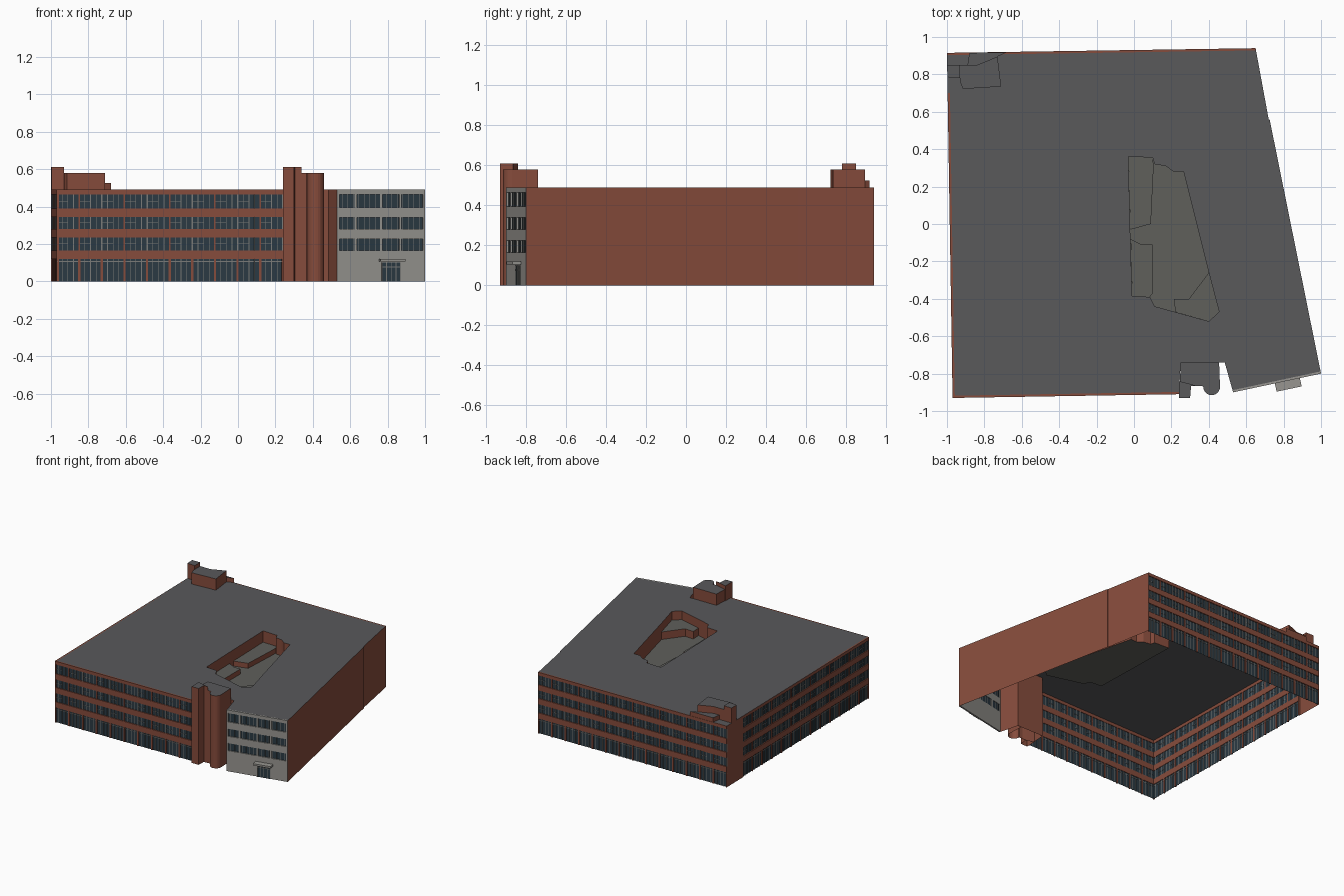
import bpy, bmesh, math
from mathutils import Vector

if "Cube" in bpy.data.objects:
    bpy.data.objects.remove(bpy.data.objects["Cube"])

H = 0.49


def material(name, rgb):
    m = bpy.data.materials.new(name)
    m.diffuse_color = (*rgb, 1)
    m.use_nodes = True
    m.node_tree.nodes["Principled BSDF"].inputs["Base Color"].default_value = m.diffuse_color
    return m


BRICK = material("brick", (0.24, 0.072, 0.045))
ROOF = material("roof_grey", (0.1, 0.1, 0.105))
COURT = material("court_grey", (0.115, 0.115, 0.105))
GLASS = material("glass", (0.024, 0.042, 0.057))
FRAME = material("frame", (0.2, 0.2, 0.19))
STONE = material("pale_stone", (0.31, 0.3, 0.28))


def finish(name, bm, *mats):
    me = bpy.data.meshes.new(name)
    bm.to_mesh(me)
    bm.free()
    ob = bpy.data.objects.new(name, me)
    bpy.context.collection.objects.link(ob)
    for m in mats:
        me.materials.append(m)
    return ob


def shell(name, pts, z0, z1, cap_z=None, cap_mat=ROOF, closed=True):
    """Open-bottomed brick sides along pts, with an optional flat cap."""
    bm = bmesh.new()
    lo = [bm.verts.new((x, y, z0)) for x, y in pts]
    hi = [bm.verts.new((x, y, z1)) for x, y in pts]
    n = len(pts)
    for i in range(n if closed else n - 1):
        j = (i + 1) % n
        bm.faces.new((lo[i], lo[j], hi[j], hi[i]))
    if cap_z is not None:
        f = bm.faces.new(hi if cap_z == z1 else lo)
        f.normal_update()
        if f.normal.z < 0:
            f.normal_flip()
        f.material_index = 1
    return finish(name, bm, BRICK, cap_mat)


class Wall:
    """Local frame on a facade: u along it, d outwards, z up."""

    def __init__(self, p0, p1):
        self.o = Vector((*p0, 0))
        v = Vector((*p1, 0)) - self.o
        self.len = v.length
        self.u = v.normalized()
        self.n = Vector((self.u.y, -self.u.x, 0))

    def boxes(self, name, mat, items):
        bm = bmesh.new()
        for u0, u1, d0, d1, z0, z1 in items:
            def v(u, d, z):
                return bm.verts.new(self.o + self.u * u + self.n * d + Vector((0, 0, z)))
            b = [v(u, d, z) for z in (z0, z1) for u, d in ((u0, d1), (u1, d1), (u1, d0), (u0, d0))]
            for q in ((0, 1, 5, 4), (1, 2, 6, 5), (2, 3, 7, 6), (3, 0, 4, 7), (4, 5, 6, 7), (3, 2, 1, 0)):
                bm.faces.new([b[k] for k in q])
        return finish(name, bm, mat)

    def glass(self, name, z0, z1):
        bm = bmesh.new()
        bm.faces.new([bm.verts.new(self.o + self.u * u - self.n * 0.008 + Vector((0, 0, z)))
                      for u, z in ((0, z0), (self.len, z0), (self.len, z1), (0, z1))])
        return finish(name, bm, GLASS)


def solid_bands(length, rows):
    edges = [0] + [z for r in rows for z in r] + [H]
    return [(0, length, -0.012, 0, a, b) for a, b in zip(edges[::2], edges[1::2]) if b > a]


ROWS = [(0, 0.12), (0.165, 0.235), (0.28, 0.345), (0.39, 0.465)]


def brick_facade(name, p0, p1, bays):
    w = Wall(p0, p1)
    step = w.len / bays
    walls, frames = solid_bands(w.len, ROWS), []
    for a, b in ROWS:
        ground = a == 0
        for i in range(bays + 1):
            c, hw = i * step, 0.006 if ground else 0.004
            pier = (max(0, c - hw), min(w.len, c + hw), -0.012, -0.001, a, b)
            (walls if ground or i % 2 else frames).append(pier)
        for i in range(bays):
            for k in (0.25, 0.5, 0.75):
                c = (i + k) * step
                frames.append((c - 0.0018, c + 0.0018, -0.010, -0.004, a, b))
            if not ground:
                t = (a + b) / 2
                frames.append((i * step, (i + 0.5) * step, -0.010, -0.005, t - 0.001, t + 0.001))
        if ground:
            frames.append((0, w.len, -0.010, -0.005, 0.104, 0.108))
    w.boxes(name + "_brickwork", BRICK, walls)
    w.boxes(name + "_window_frames", FRAME, frames)
    w.glass(name + "_glass", 0, 0.47)


# Window facades
FL, BL, BR, ER = (-0.97, -0.93), (-1.0, 0.915), (0.65, 0.94), (1.0, -0.80)
LS = (-0.996, 0.70)
brick_facade("front_facade", FL, (0.24, -0.91), 10)
brick_facade("left_facade", LS, FL, 13)
brick_facade("back_facade", BR, BL, 14)

# Plain brick walls
shell("back_left_corner_wall", [BL, LS], 0, H, closed=False)
shell("right_wall", [ER, (0.725, 0.56), (0.72, 0.56), BR], 0, H, closed=False)
shell("recess_wall", [(0.455, -0.74), (0.485, -0.74), (0.53, -0.90)], 0, H, closed=False)

# Pale entrance facade
w = Wall((0.53, -0.90), ER)
rows = [(0.165, 0.225), (0.28, 0.34), (0.395, 0.465)]
stone, bars = solid_bands(w.len, [(0, 0)] + rows), []
for a, b in rows:
    for f in (0.0, 0.2, 0.49, 0.71, 0.975):
        stone.append((f * w.len, f * w.len + 0.012, -0.012, 0, a, b))
    for i in range(1, 16):
        c = i * w.len / 16
        bars.append((c - 0.0015, c + 0.0015, -0.010, -0.004, a, b))
w.boxes("entrance_stonework", STONE, stone)
w.boxes("entrance_window_frames", FRAME, bars)
w.glass("entrance_glass", 0.16, 0.47)
w.boxes("entrance_doors", GLASS, [(0.245, 0.345, 0, 0.003, 0, 0.1)])
w.boxes("entrance_door_frame", FRAME,
        [(u, u + 0.004, 0, 0.006, 0, 0.1) for u in (0.243, 0.267, 0.293, 0.319, 0.343)]
        + [(0.243, 0.347, 0, 0.006, 0.075, 0.079)])
w.boxes("entrance_canopy", STONE, [(0.228, 0.365, 0, 0.045, 0.105, 0.12)])

# Courtyard sunk into the roof, with two raised strips and a corner patch
court = [(-0.03, 0.36), (0.10, 0.355), (0.11, 0.32), (0.17, 0.31), (0.21, 0.28), (0.265, 0.28),
         (0.40, -0.26), (0.455, -0.47), (0.40, -0.52), (0.11, -0.44), (0.085, -0.39),
         (-0.01, -0.385), (-0.02, -0.05)]
shell("courtyard", court, 0.36, H, 0.36, COURT)
shell("court_strip_back", [(-0.02, -0.03), (0.09, 0), (0.105, 0.31), (0.10, 0.355), (-0.03, 0.36)],
      0.36, 0.40, 0.40, COURT)
shell("court_strip_front", [(-0.01, -0.385), (0.085, -0.39), (0.10, -0.37), (0.10, -0.11),
                            (0.04, -0.11), (-0.018, -0.08)], 0.36, 0.40, 0.40, COURT)
shell("court_corner_patch", [(0.22, -0.47), (0.40, -0.52), (0.455, -0.47), (0.40, -0.26),
                             (0.29, -0.405), (0.215, -0.40)], 0.36, 0.42, 0.42, COURT)

# Roof sheet with the courtyard opening
outline = [FL, (0.24, -0.91), (0.25, -0.74), (0.485, -0.74), (0.53, -0.90), ER,
           (0.725, 0.56), (0.72, 0.56), BR, BL]
bm = bmesh.new()
edges = []
for loop in (outline, court):
    vs = [bm.verts.new((x, y, H)) for x, y in loop]
    edges += [bm.edges.new((vs[i - 1], vs[i])) for i in range(len(vs))]
bmesh.ops.triangle_fill(bm, use_beauty=True, edges=edges, normal=(0, 0, 1))
for f in bm.faces:
    f.normal_update()
    if f.normal.z < 0:
        f.normal_flip()
finish("roof", bm, ROOF)

# Front stair tower with rounded corner
arc = [(0.415 + 0.045 * math.cos(math.radians(a)), -0.87 + 0.045 * math.sin(math.radians(a)))
       for a in range(180, 361, 15)]
shell("front_tower", [(0.245, -0.85), (0.30, -0.865)] + [(0.365, -0.865)] + arc
      + [(0.455, -0.74), (0.25, -0.74)], 0, 0.58, 0.58)
shell("front_tower_column", [(0.24, -0.93), (0.30, -0.93), (0.305, -0.866), (0.34, -0.866),
                             (0.30, -0.855), (0.24, -0.84)], 0, 0.61, 0.61)

# Back left roof housing
shell("roof_housing", [(-0.915, 0.722), (-0.71, 0.735), (-0.73, 0.895), (-0.84, 0.85),
                       (-0.93, 0.85), (-0.93, 0.76)], H, 0.58, 0.58)
shell("roof_housing_high", [(-0.998, 0.785), (-0.93, 0.78), (-0.93, 0.85), (-0.999, 0.85)],
      H, 0.61, 0.61)
shell("roof_housing_low", [(-0.89, 0.85), (-0.84, 0.85), (-0.73, 0.895), (-0.68, 0.918), (-0.88, 0.915)],
      H, 0.525, 0.525)
